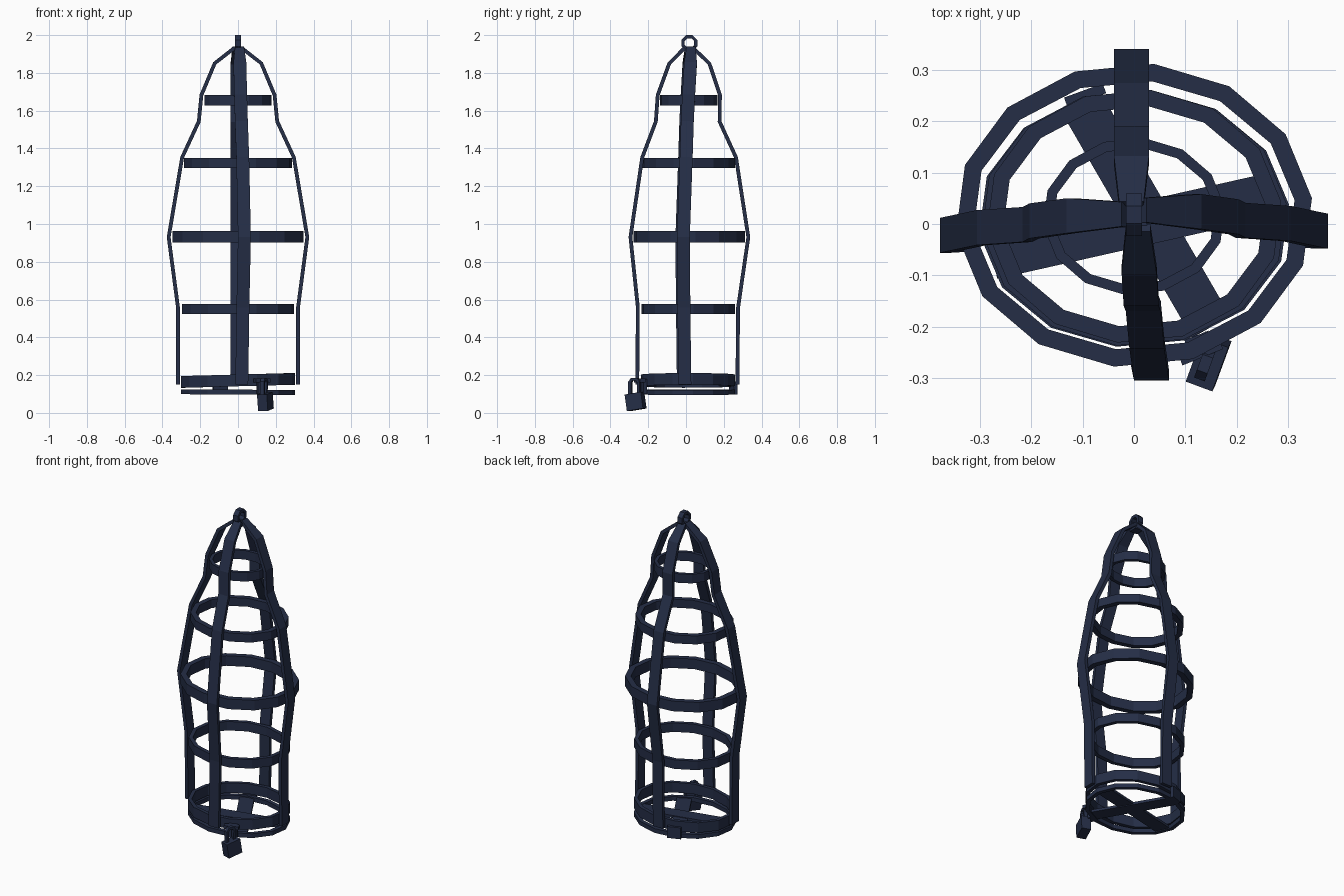
import bpy, bmesh, math
from mathutils import Vector, Matrix

if "Cube" in bpy.data.objects:
    bpy.data.objects.remove(bpy.data.objects["Cube"])

iron = bpy.data.materials.new("dark blue iron")
iron.diffuse_color = (0.018, 0.027, 0.062, 1)
iron.use_nodes = True
iron.node_tree.nodes["Principled BSDF"].inputs["Base Color"].default_value = iron.diffuse_color


def finish(name, bm):
    bmesh.ops.recalc_face_normals(bm, faces=bm.faces)
    me = bpy.data.meshes.new(name)
    bm.to_mesh(me)
    bm.free()
    me.materials.append(iron)
    ob = bpy.data.objects.new(name, me)
    bpy.context.collection.objects.link(ob)
    return ob


def loft(name, sections, closed=False):
    """Join equal-sized cross-sections into a bar or a closed ring."""
    bm = bmesh.new()
    rows = [[bm.verts.new(p) for p in s] for s in sections]
    n, k = len(rows), len(rows[0])
    for i in range(n if closed else n - 1):
        a, b = rows[i], rows[(i + 1) % n]
        for j in range(k):
            bm.faces.new((a[j], a[(j + 1) % k], b[(j + 1) % k], b[j]))
    if not closed:
        bm.faces.new(rows[0])
        bm.faces.new(rows[-1])
    return finish(name, bm)


def hoop(name, z, rx, ry, cy, h, t, tilt=0.0, n=14):
    secs = []
    for i in range(n):
        a = 2 * math.pi * (i + 0.25) / n
        c, s = math.cos(a), math.sin(a)
        zz = z + tilt * c
        secs.append([(r[0] * c, cy + r[1] * s, zz + dz)
                     for r, dz in (((rx, ry), -h / 2), ((rx, ry), h / 2),
                                   ((rx - t, ry - t), h / 2), ((rx - t, ry - t), -h / 2))])
    return loft(name, secs, True)


def strap(name, pts, side, width, t):
    """Flat bar following outer-face points; side is its width direction."""
    pts = [Vector(p) for p in pts]
    side = Vector(side)
    secs = []
    for i, p in enumerate(pts):
        tan = (pts[min(i + 1, len(pts) - 1)] - pts[max(i - 1, 0)]).normalized()
        inn = tan.cross(side).normalized() * t
        w = width / 2 * (0.7 if i == len(pts) - 1 and len(pts) > 2 else 1)
        secs.append([p - side * w, p + side * w, p + side * w + inn, p - side * w + inn])
    return loft(name, secs)


def box(name, loc, size, rot=(0, 0, 0)):
    bm = bmesh.new()
    bmesh.ops.create_cube(bm, size=1)
    m = Matrix.Translation(loc)
    for ang, ax in zip(rot, "XYZ"):
        m = m @ Matrix.Rotation(math.radians(ang), 4, ax)
    bm.transform(m @ Matrix.Diagonal((*size, 1)))
    return finish(name, bm)


# horizontal hoops of the cage
hoop("bottom_hoop", 0.172, 0.303, 0.25, 0.01, 0.062, 0.022, 0.008)
hoop("knee_hoop", 0.55, 0.298, 0.25, 0.012, 0.055, 0.024)
hoop("waist_hoop", 0.933, 0.348, 0.296, 0.017, 0.062, 0.034)
hoop("chest_hoop", 1.323, 0.288, 0.247, 0.015, 0.052, 0.032)
hoop("neck_hoop", 1.655, 0.178, 0.153, 0.015, 0.055, 0.02)

# four upright straps meeting at the top
zs = [0.15, 0.56, 0.93, 1.35, 1.54, 1.68, 1.845, 1.925]
rx = [0.308, 0.308, 0.357, 0.286, 0.198, 0.184, 0.115, 0.012]
front = [-0.248, -0.245, -0.284, -0.222, -0.15, -0.14, -0.08, -0.0]
back = [0.262, 0.266, 0.32, 0.255, 0.168, 0.17, 0.115, 0.03]
drift = [-0.01, -0.015, -0.018, -0.003, 0.003, 0.01, 0.02, 0.023]
fx = [0.02, 0.026, 0.034, 0.025, 0.018, 0.014, 0.01, 0.008]
W, T = 0.068, 0.02
strap("right_strap", [(r, d + 0.004, z) for r, d, z in zip(rx, drift, zs)], (0, -1, 0), W, T)
strap("left_strap", [(-r, d - 0.004, z) for r, d, z in zip(rx, drift, zs)], (0, 1, 0), W, T)
strap("front_strap", [(x, y, z) for x, y, z in zip(fx, front, zs)], (-1, 0, 0), W, T)
strap("back_strap", [(-0.005, y, z) for y, z in zip(back, zs)], (1, 0, 0), W, T)
box("top_cap", (0, 0.018, 1.915), (0.05, 0.05, 0.025))

# hanging eye on the top
secs = []
for i in range(8):
    a = 2 * math.pi * (i + 0.5) / 8
    c, s = math.cos(a), math.sin(a)
    secs.append([(x, 0.018 + r * c, 1.958 + r * s)
                 for x, r in ((-0.016, 0.045), (0.016, 0.045), (0.016, 0.027), (-0.016, 0.027))])
loft("hanging_eye", secs, True)

# trapdoor floor: thin hoop, crossed bars and hinge plate
hoop("floor_hoop", 0.11, 0.303, 0.25, 0.01, 0.026, 0.024, -0.002)
for i, (a, b) in enumerate((((-0.105, 0.24), (0.15, -0.2)), ((-0.275, -0.065), (0.28, 0.06)))):
    a, b = Vector(a), Vector(b)
    d, mid = b - a, (a + b) / 2
    box("floor_bar_%d" % (i + 1), (mid.x, mid.y, 0.108 + 0.004 * i),
        (d.length, 0.085, 0.016), (0, 0, math.degrees(math.atan2(d.y, d.x))))
box("floor_hinge", (-0.095, 0.25, 0.132), (0.08, 0.02, 0.07), (0, 0, 20))

# padlock hanging on a hasp at the front
box("hasp_plate", (0.125, -0.226, 0.14), (0.05, 0.02, 0.08), (0, 0, 22))
box("hasp_tongue", (0.128, -0.245, 0.172), (0.085, 0.03, 0.02), (0, 0, 22))
box("padlock_body", (0.145, -0.267, 0.06), (0.055, 0.092, 0.088), (8, -4, -20))
lock = []
for u, z in ((-0.032, 0.09), (-0.032, 0.165), (-0.016, 0.186), (0.016, 0.186), (0.032, 0.165), (0.032, 0.09)):
    lock.append((0.138 + u * 0.34, -0.272 + u * 0.94, z))
strap("padlock_shackle", lock, Vector((0.94, -0.34, 0)), 0.022, 0.016)
